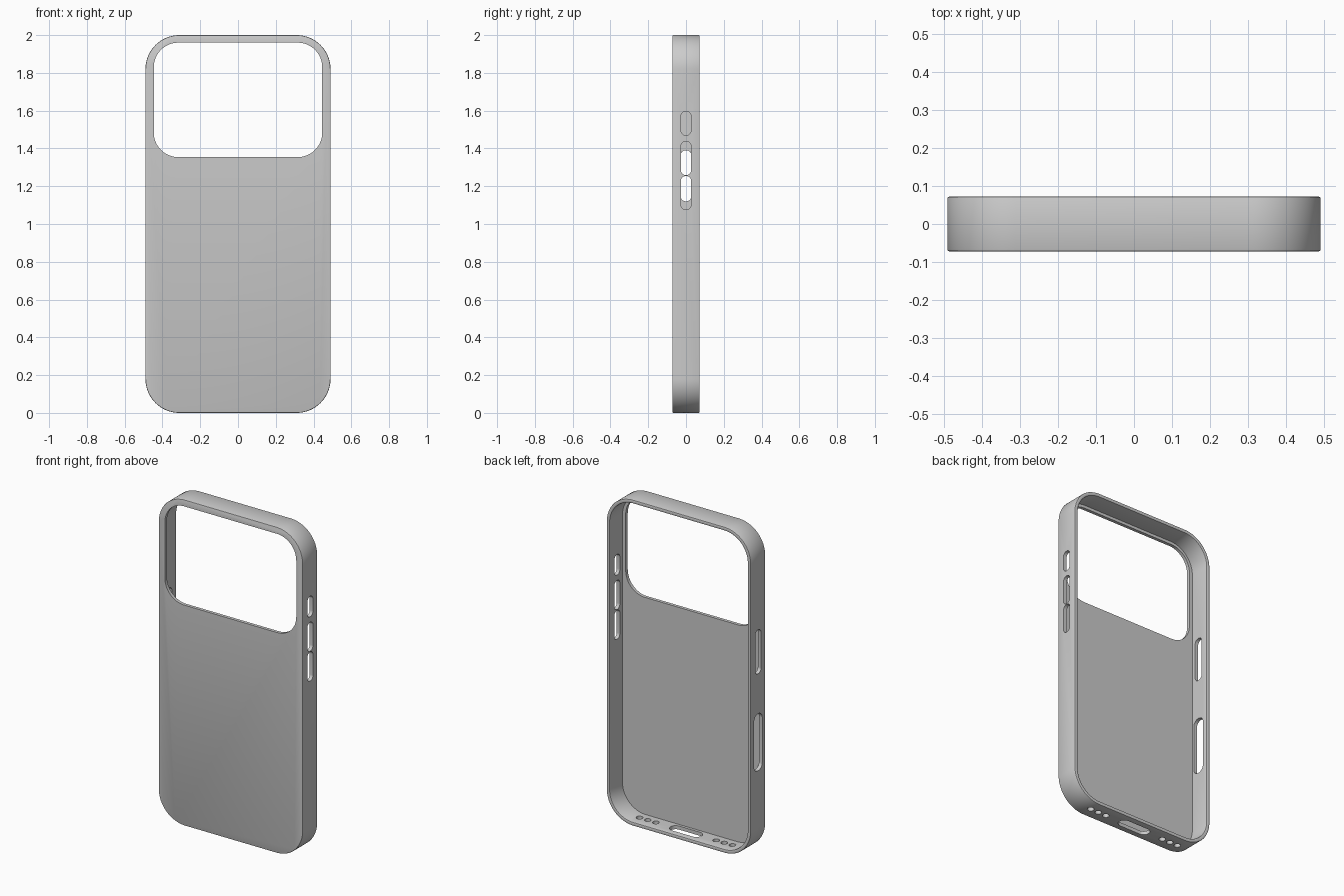
import bpy, bmesh, math

if "Cube" in bpy.data.objects:
    bpy.data.objects.remove(bpy.data.objects["Cube"])

W, H, D = 0.49, 2.0, 0.072      # half width, height, half depth
WALL, PLATE, EDGE = 0.022, 0.02, 0.005


def rounded(hw, hh, r, n=16):
    """Rounded rectangle outline, counter-clockwise, centred on the origin."""
    pts = []
    for k, (sx, sy) in enumerate([(1, 1), (-1, 1), (-1, -1), (1, -1)]):
        for i in range(n + 1):
            a = math.pi / 2 * (k + i / n)
            pts.append((sx * (hw - r) + r * math.cos(a),
                        sy * (hh - r) + r * math.sin(a)))
    return pts


def loft(bm, rings):
    """Skin a list of rings and cap both ends."""
    loops = [[bm.verts.new(p) for p in ring] for ring in rings]
    n = len(loops[0])
    for a, b in zip(loops, loops[1:]):
        for i in range(n):
            j = (i + 1) % n
            bm.faces.new((a[i], a[j], b[j], b[i]))
    bm.faces.new(loops[0][::-1])
    bm.faces.new(loops[-1])


def make_object(name, bm):
    bmesh.ops.recalc_face_normals(bm, faces=bm.faces)
    me = bpy.data.meshes.new(name)
    bm.to_mesh(me)
    bm.free()
    ob = bpy.data.objects.new(name, me)
    bpy.context.collection.objects.link(ob)
    return ob


# Case shell: outside, softened rim, inside walls, inner floor
bm = bmesh.new()
section = [(EDGE, -D), (EDGE * .3, -D + EDGE * .3), (0, -D + EDGE),
           (0, D - EDGE), (EDGE * .3, D - EDGE * .3), (EDGE, D),
           (WALL - EDGE, D), (WALL - EDGE * .3, D - EDGE * .3), (WALL, D - EDGE),
           (WALL, -D + PLATE)]
loft(bm, [[(u, y, v + H / 2) for u, v in rounded(W - d, H / 2 - d, 0.18 - d, 20)]
          for d, y in section])
case = make_object("phone_case", bm)

# Openings, gathered into one cutter
bm = bmesh.new()

# Large camera window in the plate
outline = rounded(0.446, 0.303, 0.13)
loft(bm, [[(u, y, v + 1.657) for u, v in outline] for y in (-0.1, -0.04)])

# Side button slots: side, z centre, half length, half width
for side, zc, hl, hw in [(1, 1.533, 0.063, 0.027), (1, 1.348, 0.089, 0.027),
                         (1, 1.165, 0.089, 0.027),
                         (-1, 1.255, 0.135, 0.028), (-1, 0.70, 0.175, 0.04)]:
    outline = rounded(hw, hl, hw * 0.95, 8)
    loft(bm, [[(side * x, u, v + zc) for u, v in outline] for x in (0.44, 0.53)])

# Charging port and round speaker holes in the bottom wall
ports = [(0, 0.105, 0.035)]
ports += [(s * x, 0.019, 0.019) for s in (-1, 1) for x in (0.205, 0.26, 0.315)]
for xc, hl, hw in ports:
    outline = rounded(hl, hw, hw * 0.98, 8)
    loft(bm, [[(u + xc, v, z) for u, v in outline] for z in (-0.05, 0.06)])
cutter = make_object("opening_cutter", bm)
cutter.hide_render = True

# Cut the openings and shade
mod = case.modifiers.new("openings", "BOOLEAN")
mod.operation = "DIFFERENCE"
mod.solver = "EXACT"
mod.object = cutter
bpy.context.view_layer.objects.active = case
case.select_set(True)
bpy.ops.object.modifier_apply(modifier=mod.name)
bpy.data.objects.remove(cutter, do_unlink=True)
bpy.ops.object.shade_smooth_by_angle(angle=math.radians(30))
